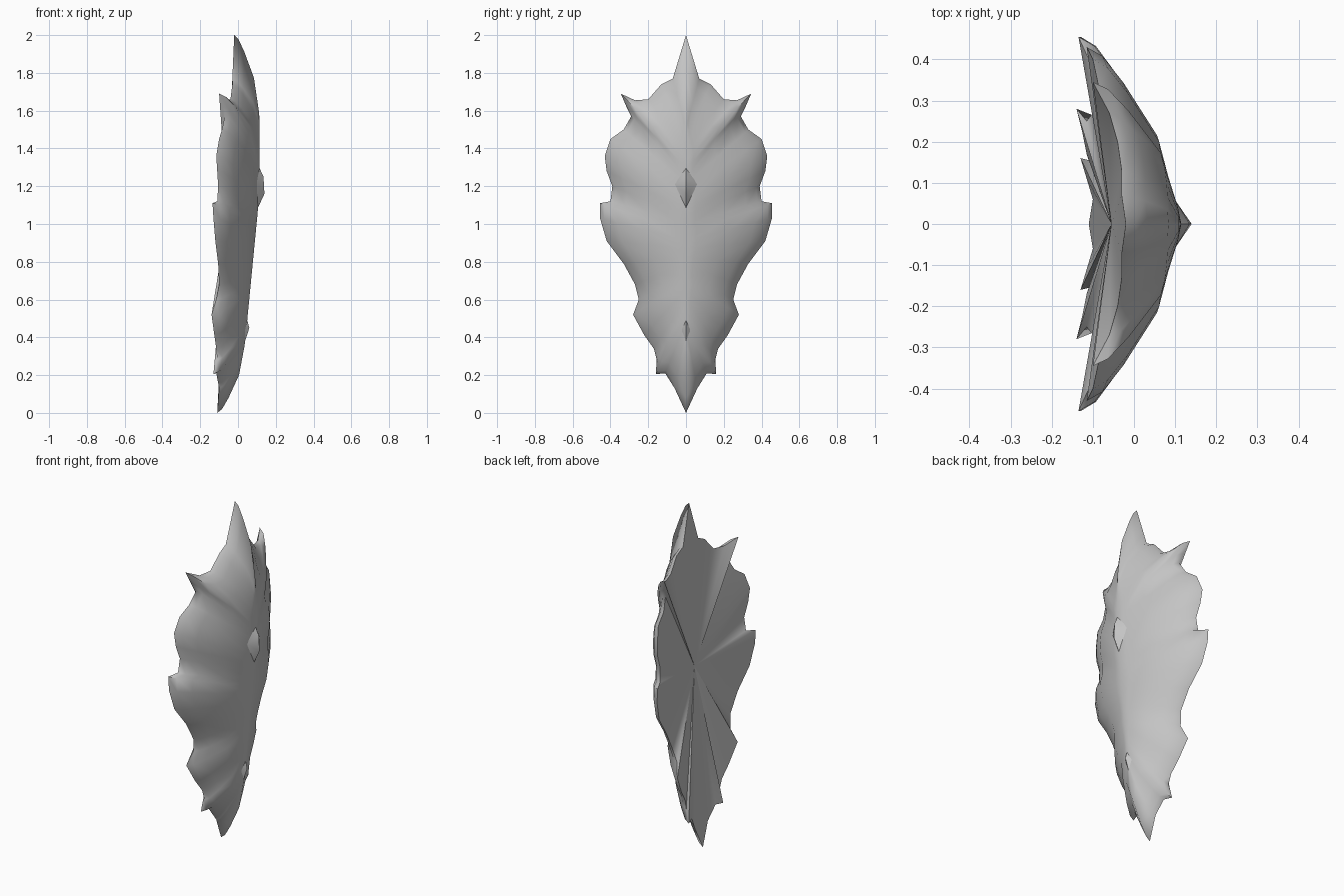
import bpy, math

cube = bpy.data.objects.get("Cube")
if cube:
    bpy.data.objects.remove(cube, do_unlink=True)

grey = bpy.data.materials.new("plain grey")
grey.use_nodes = True
grey.diffuse_color = (0.55, 0.55, 0.55, 1)
grey.node_tree.nodes["Principled BSDF"].inputs["Base Color"].default_value = (0.55, 0.55, 0.55, 1)


def make_object(name, verts, faces, angle):
    mesh = bpy.data.meshes.new(name)
    mesh.from_pydata(verts, [], faces)
    mesh.materials.append(grey)
    obj = bpy.data.objects.new(name, mesh)
    bpy.context.collection.objects.link(obj)
    bpy.ops.object.select_all(action='DESELECT')
    obj.select_set(True)
    bpy.context.view_layer.objects.active = obj
    bpy.ops.object.shade_smooth_by_angle(angle=math.radians(angle))
    return obj


def lerp(a, b, t):
    return a + (b - a) * t


def sample(points, value):
    """Piecewise linear lookup in a list of (key, result), keys descending."""
    for (k0, r0), (k1, r1) in zip(points, points[1:]):
        if value >= k1:
            return lerp(r0, r1, (value - k0) / (k1 - k0))
    return points[-1][1]


# Rim of one half, top tip to bottom tip: depth x, side y, height z
rim = [(-.02, 0, 2), (-.03, .07, 1.77), (-.03, .13, 1.74), (-.04, .2, 1.66),
       (-.06, .27, 1.655), (-.1, .345, 1.69), (-.08, .315, 1.62), (-.07, .29, 1.57),
       (-.085, .33, 1.5), (-.1, .4, 1.45), (-.115, .43, 1.36), (-.11, .42, 1.28),
       (-.105, .39, 1.2), (-.11, .4, 1.12), (-.135, .455, 1.11), (-.13, .455, 1.03),
       (-.12, .42, .91), (-.105, .33, .79), (-.1, .27, .68), (-.115, .25, .6),
       (-.14, .28, .52), (-.125, .22, .41), (-.115, .17, .34), (-.11, .155, .28),
       (-.13, .16, .205), (-.115, .11, .21), (-.1, .06, .13), (-.11, 0, 0)]

# Central ridge (height, depth) and the fall from ridge to rim (reach, drop)
ridge = [(1.55, .115), (1.3, .115), (1.07, .105), (.4, .04)]
fall = [(0, 0), (.12, .04), (.5, .23), (.8, .6), (.95, .83), (1, 1)]

# Shield body: domed front lofted from ridge to rim, fanned hollow back
verts, faces = [], []
cols, last = len(fall), len(rim) - 1
for i, (x, y, z) in enumerate(rim):
    start = lerp(ridge[0][0], ridge[-1][0], i / last)
    for reach, drop in fall:
        verts.append((lerp(sample(ridge, start), x, drop), y * reach, lerp(start, z, reach)))
hub = len(verts)
verts.append((-.055, 0, 1.05))
for i in range(last):
    top, low = i * cols, (i + 1) * cols
    for c in range(cols - 1):
        faces.append((low + c, low + c + 1, top + c + 1, top + c))
    faces.append((hub, top + cols - 1, low + cols - 1))
body = make_object("shield_body", verts, faces, 60)
mirror = body.modifiers.new("mirror", 'MIRROR')
mirror.use_axis = (False, True, False)
mirror.merge_threshold = 0.0005


# Raised diamond studs on the ridge
def stud(name, crest, half_width, base, middle):
    points = [(x, 0, z) for x, z in crest]
    n = len(points)
    points += [(base, half_width, middle), (base, -half_width, middle)]
    sides = []
    for i in range(n - 1):
        sides += [(i, i + 1, n), (i + 1, i, n + 1)]
    return make_object(name, points, sides, 30)


stud("centre_stud", [(.108, 1.31), (.135, 1.25), (.14, 1.16), (.103, 1.08)], .058, .1, 1.21)
stud("lower_stud", [(.046, .5), (.06, .45), (.025, .34)], .025, .035, .44)
